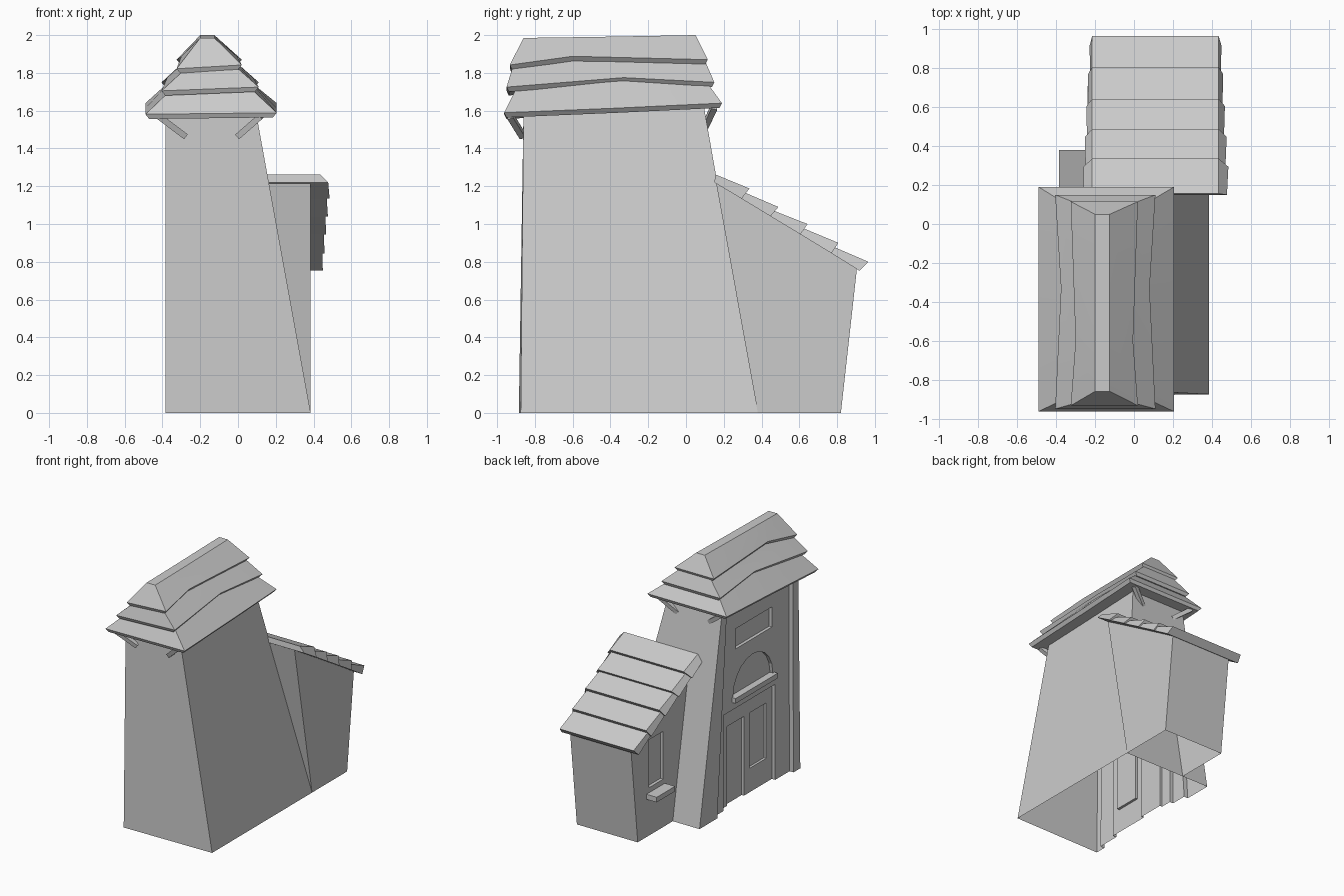
import bpy, bmesh, math
from mathutils import Vector

if "Cube" in bpy.data.objects:
    bpy.data.objects.remove(bpy.data.objects["Cube"])


def make(name, verts, faces):
    me = bpy.data.meshes.new(name)
    me.from_pydata(verts, [], faces)
    bm = bmesh.new()
    bm.from_mesh(me)
    bmesh.ops.recalc_face_normals(bm, faces=bm.faces)
    bm.to_mesh(me)
    bm.free()
    ob = bpy.data.objects.new(name, me)
    bpy.context.collection.objects.link(ob)
    return ob


def loft(name, rings):
    """Closed solid through equal-length rings of points."""
    n = len(rings[0])
    verts = [p for r in rings for p in r]
    faces = [tuple(range(n)), tuple(range(len(verts) - n, len(verts)))]
    for k in range(len(rings) - 1):
        for i in range(n):
            j = (i + 1) % n
            faces.append((k * n + i, k * n + j, (k + 1) * n + j, (k + 1) * n + i))
    return make(name, verts, faces)


def prism(name, pts, x0, x1):
    """Extrude a (y, z) outline along x."""
    return loft(name, [[(x, y, z) for y, z in pts] for x in (x0, x1)])


def rect(y0, y1, z0, z1):
    return [(y0, z0), (y1, z0), (y1, z1), (y0, z1)]


def carve(ob, cuts):
    """Cut (outline, x0, x1) pockets, then open the underside."""
    for pts, x0, x1 in cuts:
        c = prism("cutter", pts, x0, x1)
        m = ob.modifiers.new("cut", 'BOOLEAN')
        m.operation, m.solver, m.object = 'DIFFERENCE', 'EXACT', c
        bpy.context.view_layer.update()
        dg = bpy.context.evaluated_depsgraph_get()
        me = bpy.data.meshes.new_from_object(ob.evaluated_get(dg))
        ob.modifiers.clear()
        ob.data = me
        bpy.data.objects.remove(c)
    bm = bmesh.new()
    bm.from_mesh(ob.data)
    low = [f for f in bm.faces if all(v.co.z < 0.001 for v in f.verts)]
    bmesh.ops.delete(bm, geom=low, context='FACES')
    bm.to_mesh(ob.data)
    bm.free()


# Leaning tower with a recessed facade on the left side
L = -0.385
tower = loft("tower", [
    [(L, -0.885, 0), (0.385, -0.875, 0), (0.385, 0.38, 0), (L, 0.38, 0)],
    [(L, -0.86, 1.62), (0.09, -0.86, 1.62), (0.09, 0.095, 1.62), (L, 0.095, 1.62)]])
arch = [(-0.34 + 0.25 * math.cos(a), 0.86 + 0.25 * math.sin(a))
        for a in [math.pi * i / 10 for i in range(11)]]
carve(tower, [
    ([(-0.80, -0.1), (0.165, -0.1), (0.04, 1.56), (-0.79, 1.56)], -0.5, L + 0.035),  # wall panel
    (rect(-0.62, 0.03, -0.1, 0.76), -0.5, L + 0.065),       # door bay
    (rect(-0.27, -0.06, -0.1, 0.63), -0.5, L + 0.085),      # door
    (rect(-0.55, -0.34, 0.19, 0.63), -0.5, L + 0.085),      # side light
    (arch, -0.5, L + 0.06),                                 # arched window
    (rect(-0.58, -0.12, 1.23, 1.39), -0.5, L + 0.06)])      # upper window
prism("arch_sill", rect(-0.61, -0.08, 0.82, 0.86), L + 0.005, L + 0.062)

# Annex with a small window
A = -0.15
annex = prism("annex", [(0.38, 0), (0.82, 0), (0.905, 0.765), (0.16, 1.215)], A, 0.385)
carve(annex, [(rect(0.50, 0.68, 0.38, 0.76), -0.5, A + 0.025)])
prism("annex_sill", rect(0.48, 0.71, 0.30, 0.34), A - 0.09, A + 0.02)

# Annex roof: five overlapping slabs with sloping ends
lows = [(0.15, 1.22), (0.294, 1.134), (0.447, 1.041), (0.606, 0.945), (0.77, 0.845), (0.918, 0.753)]
tips = [(0.156, 1.262), (0.336, 1.188), (0.489, 1.09), (0.643, 1.0), (0.807, 0.90), (0.965, 0.80)]
for k in range(5):
    (y0, z0), (y1, z1), (y3, z3) = lows[k], lows[k + 1], tips[k + 1]
    t = 1.0 if k == 0 else 0.55
    y2, z2 = y0 + (tips[k][0] - y0) * t, z0 + (tips[k][1] - z0) * t
    flare = 0.05 - 0.009 * k
    lo, hi, f = -0.215, 0.435, flare * 0.85
    loft(f"annex_roof_slab_{k + 1}", [
        [(lo - f, y0, z0), (lo, y2, z2), (hi, y2, z2), (hi + f, y0, z0)],
        [(lo - flare * 0.9, y1, z1), (lo, y3, z3), (hi, y3, z3), (hi + flare, y1, z1)]])


def ring(x0, x1, y0, y1, ym, zf, zm, zb, sag=0.0, tilt=0.0):
    return [(x0, y0, zf - tilt), (x1, y0, zf + tilt), (x1 - sag, ym, zm),
            (x1, y1, zb), (x0, y1, zb), (x0 + sag, ym, zm)]


def tier(name, eave, top):
    x0, x1, y0, y1, ym, zf, zm, zb, sag, tilt = eave
    d, h = 0.02, 0.025
    lip = ring(x0 + d, x1 - d, y0 + d * 0.6, y1 - d * 0.6, ym, zf - h, zm - h, zb - h, sag, tilt)
    ob = loft(name, [lip, ring(*eave), ring(*top)])
    bpy.ops.object.select_all(action='DESELECT')
    ob.select_set(True)
    bpy.context.view_layer.objects.active = ob
    bpy.ops.object.shade_smooth_by_angle(angle=math.radians(25))


# Three flared roof tiers with wavy eaves
tier("roof_lower", (-0.49, 0.205, -0.963, 0.19, -0.38, 1.585, 1.613, 1.64, 0, 0.004),
     (-0.36, 0.07, -0.90, 0.11, -0.38, 1.71, 1.775, 1.75, 0.02, 0.005))
tier("roof_middle", (-0.405, 0.11, -0.95, 0.15, -0.33, 1.715, 1.775, 1.75, 0.03, 0.01),
     (-0.28, -0.02, -0.915, 0.10, -0.45, 1.83, 1.88, 1.865, 0.02, 0.01))
tier("roof_upper", (-0.325, 0.02, -0.933, 0.115, -0.60, 1.832, 1.888, 1.87, 0.025, 0.01),
     (-0.20, -0.125, -0.86, 0.05, -0.50, 1.985, 1.99, 2.0, 0, 0))

# Eave braces at both ends
ends = [("front", -0.865, -0.93, 0.0), ("back", 0.10, 0.15, 0.05)]
for end, ya, yb, up in ends:
    for side, xa, xb in (("left", -0.28, -0.42), ("right", 0.0, 0.12)):
        a, b = Vector((xa, ya, 1.465 + up)), Vector((xb, yb, 1.57 + up))
        w = (b - a).normalized()
        u = w.cross(Vector((0, 1, 0))).normalized() * 0.016
        v = w.cross(u).normalized() * 0.016
        loft(f"brace_{end}_{side}", [[tuple(p + s * u + t * v) for s, t in
             ((-1, -1), (1, -1), (1, 1), (-1, 1))] for p in (a, b)])
